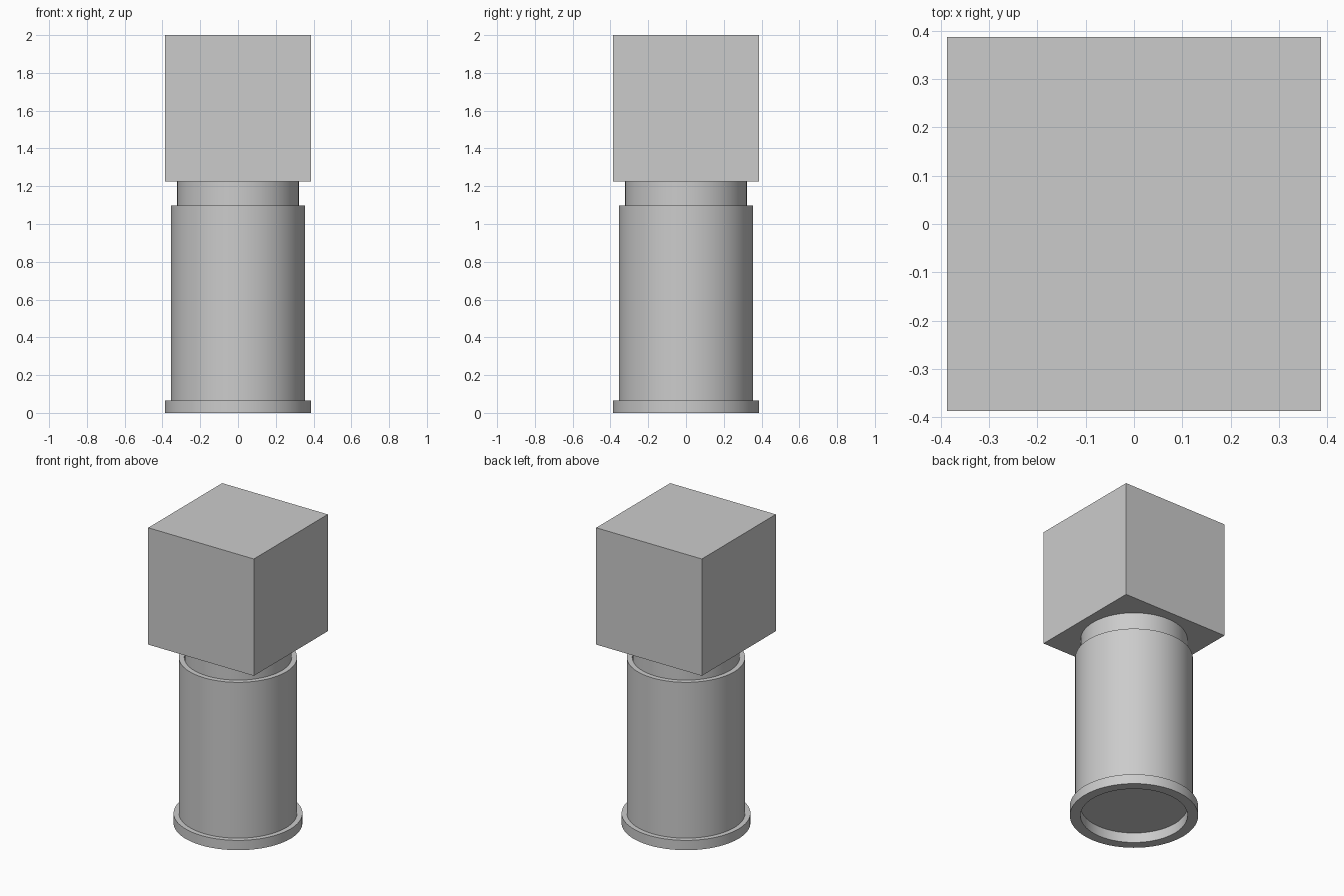
import bpy, bmesh, math

if "Cube" in bpy.data.objects:
    bpy.data.objects.remove(bpy.data.objects["Cube"], do_unlink=True)

SEGMENTS = 64
HEAD = 0.774          # side of the head block
HEAD_BASE = 2 - HEAD
FLANGE_TOP = 0.065
SLEEVE_TOP = 1.097
BORE = 0.323

grey = bpy.data.materials.new("plain grey")
grey.use_nodes = True
grey.diffuse_color = (0.6, 0.6, 0.6, 1)
grey.node_tree.nodes["Principled BSDF"].inputs["Base Color"].default_value = (0.6, 0.6, 0.6, 1)


def finish(name, bm):
    bmesh.ops.recalc_face_normals(bm, faces=bm.faces)
    mesh = bpy.data.meshes.new(name)
    bm.to_mesh(mesh)
    bm.free()
    mesh.materials.append(grey)
    obj = bpy.data.objects.new(name, mesh)
    bpy.context.collection.objects.link(obj)
    return obj


def smooth(obj):
    bpy.ops.object.select_all(action='DESELECT')
    obj.select_set(True)
    bpy.context.view_layer.objects.active = obj
    bpy.ops.object.shade_smooth_by_angle(angle=math.radians(30))


def lathe(name, profile):
    """Revolve a closed (radius, height) outline about the z axis."""
    bm = bmesh.new()
    verts = [bm.verts.new((r, 0, z)) for r, z in profile]
    edges = [bm.edges.new((a, b)) for a, b in zip(verts, verts[1:] + verts[:1])]
    bmesh.ops.spin(bm, geom=verts + edges, cent=(0, 0, 0), axis=(0, 0, 1),
                   angle=math.tau, steps=SEGMENTS, use_merge=True)
    bmesh.ops.remove_doubles(bm, verts=bm.verts, dist=0.0001)
    smooth(finish(name, bm))


# Hollow sleeve with a wider foot flange
lathe("sleeve", [(BORE, 0), (HEAD / 2, 0), (HEAD / 2, FLANGE_TOP),
                 (0.355, FLANGE_TOP), (0.355, SLEEVE_TOP), (BORE, SLEEVE_TOP)])

# Solid rod sliding inside the sleeve, its foot recessed above the ground
bm = bmesh.new()
bmesh.ops.create_cone(bm, cap_ends=True, segments=SEGMENTS, radius1=BORE - 0.001,
                      radius2=BORE - 0.001, depth=HEAD_BASE - FLANGE_TOP)
bmesh.ops.translate(bm, verts=bm.verts, vec=(0, 0, (HEAD_BASE + FLANGE_TOP) / 2))
smooth(finish("rod", bm))

# Square head block
bm = bmesh.new()
bmesh.ops.create_cube(bm, size=HEAD)
bmesh.ops.translate(bm, verts=bm.verts, vec=(0, 0, HEAD_BASE + HEAD / 2))
finish("head_block", bm)
